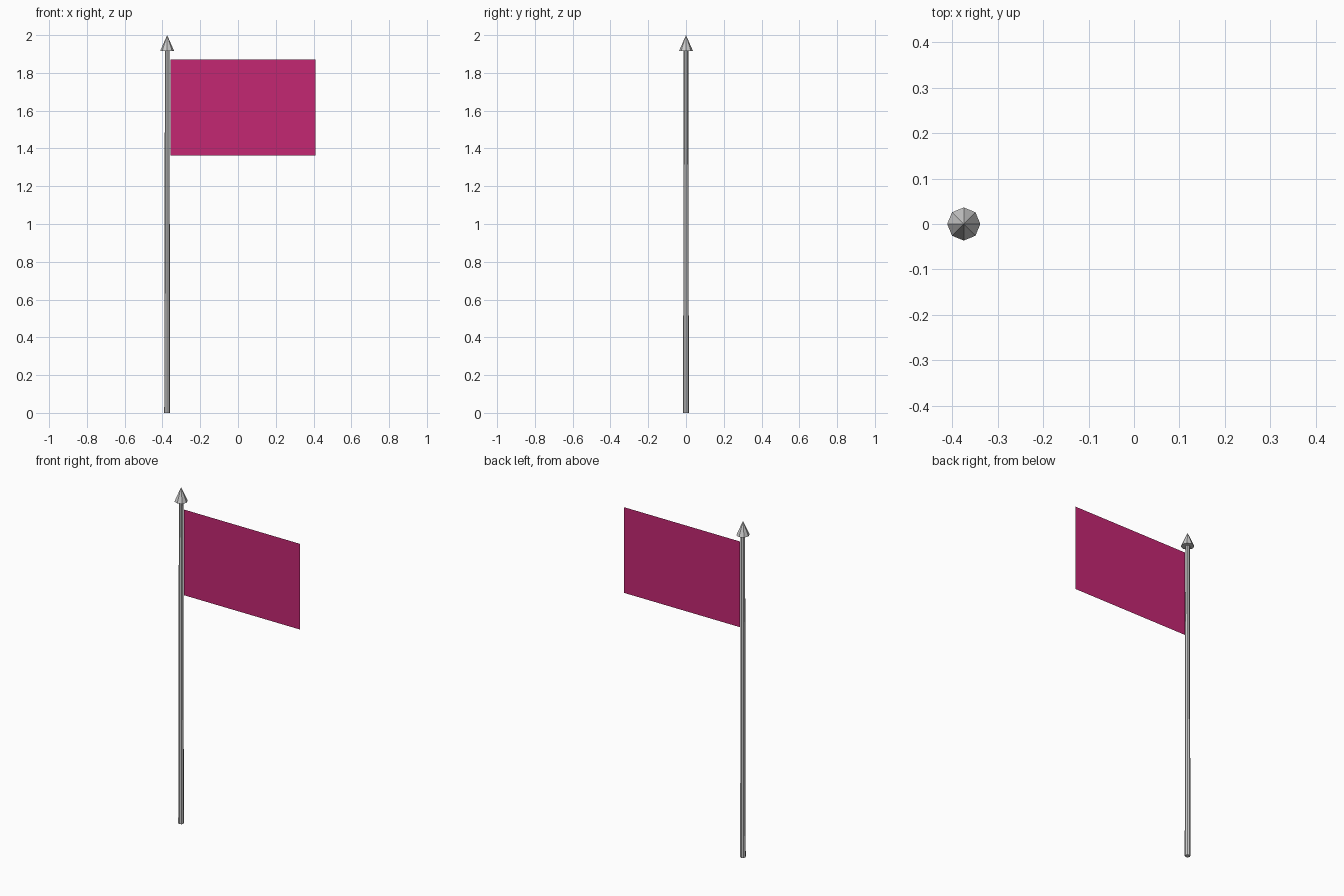
import bpy
import math

if "Cube" in bpy.data.objects:
    bpy.data.objects.remove(bpy.data.objects["Cube"])

POLE_X = -0.375


def spike(name, r_bottom, r_top, z0, z1):
    """Eight-sided upright cone or tapered rod on the pole axis."""
    bpy.ops.mesh.primitive_cone_add(
        vertices=8, radius1=r_bottom, radius2=r_top, depth=z1 - z0,
        location=(POLE_X, 0, (z0 + z1) / 2))
    bpy.context.object.name = name


# Slightly tapered pole and its pointed finial
spike("pole", 0.0155, 0.012, 0.0, 1.92)
spike("finial", 0.0365, 0.0, 1.917, 2.0)

# Flat single-sheet flag
x0, x1, z0, z1 = -0.357, 0.41, 1.362, 1.872
bpy.ops.mesh.primitive_plane_add(
    size=1, location=((x0 + x1) / 2, 0, (z0 + z1) / 2),
    rotation=(math.pi / 2, 0, 0))
flag = bpy.context.object
flag.name = "flag"
flag.scale = (x1 - x0, z1 - z0, 1)

mat = bpy.data.materials.new("magenta_cloth")
mat.diffuse_color = (0.55, 0.02, 0.17, 1)
mat.use_nodes = True
mat.node_tree.nodes["Principled BSDF"].inputs["Base Color"].default_value = mat.diffuse_color
flag.data.materials.append(mat)
